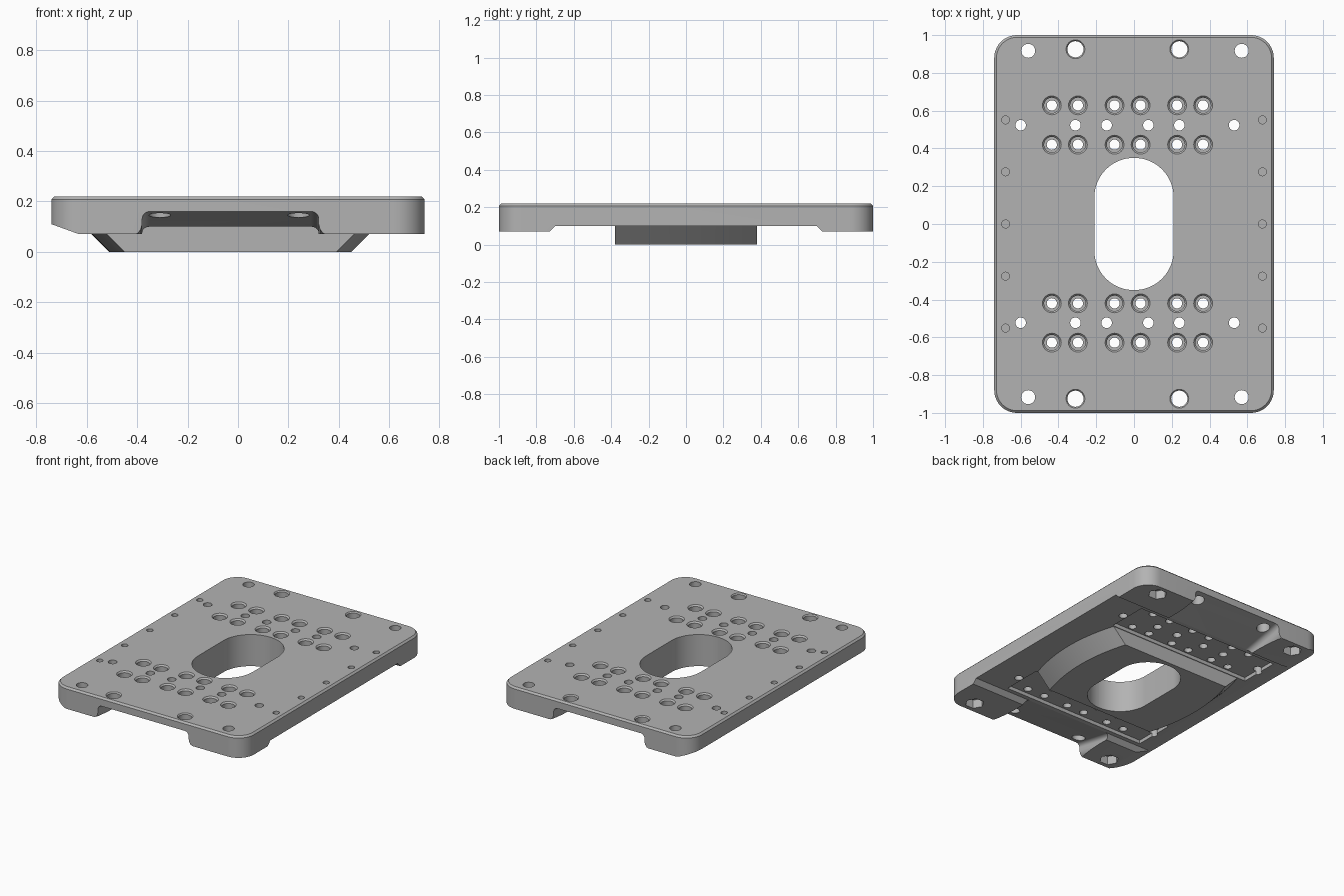
import bpy, bmesh
from math import sin, cos, pi, radians

if "Cube" in bpy.data.objects:
    bpy.data.objects.remove(bpy.data.objects["Cube"], do_unlink=True)

grey = bpy.data.materials.new("plain_grey")
grey.use_nodes = True
colour = (0.45, 0.45, 0.45, 1)
grey.diffuse_color = colour
grey.node_tree.nodes["Principled BSDF"].inputs["Base Color"].default_value = colour


def loft(bm, rings):
    """Skin a stack of equal-sized rings and cap both ends."""
    rows = [[bm.verts.new(p) for p in ring] for ring in rings]
    n = len(rows[0])
    for a, b in zip(rows, rows[1:]):
        for i in range(n):
            j = (i + 1) % n
            bm.faces.new((a[i], a[j], b[j], b[i]))
    bm.faces.new(rows[0][::-1])
    bm.faces.new(rows[-1])


def finish(bm, name):
    bmesh.ops.recalc_face_normals(bm, faces=bm.faces[:])
    mesh = bpy.data.meshes.new(name)
    bm.to_mesh(mesh)
    bm.free()
    mesh.materials.append(grey)
    ob = bpy.data.objects.new(name, mesh)
    bpy.context.scene.collection.objects.link(ob)
    return ob


def solid(name, *stacks):
    bm = bmesh.new()
    for rings in stacks:
        loft(bm, rings)
    return finish(bm, name)


def boolean(target, tool, operation):
    mod = target.modifiers.new(tool.name, 'BOOLEAN')
    mod.object, mod.operation, mod.solver = tool, operation, 'EXACT'
    bpy.context.view_layer.objects.active = target
    bpy.ops.object.modifier_apply(modifier=mod.name)
    bpy.data.objects.remove(tool, do_unlink=True)


def rounded_rect(hx, hy, r, z, steps=10):
    pts = []
    for k, (sx, sy) in enumerate([(1, 1), (-1, 1), (-1, -1), (1, -1)]):
        for i in range(steps + 1):
            a = pi / 2 * (k + i / steps)
            pts.append((sx * (hx - r) + r * cos(a), sy * (hy - r) + r * sin(a), z))
    return pts


def bore(x, y, profile, sides=24):
    """Round cutter from (radius, height) steps."""
    return [[(x + r * cos(2 * pi * i / sides), y + r * sin(2 * pi * i / sides), z)
             for i in range(sides)] for r, z in profile]


def box(x0, x1, y0, y1, z0, z1):
    return [[(x0, y0, z), (x1, y0, z), (x1, y1, z), (x0, y1, z)] for z in (z0, z1)]


TOP, FLOOR, FOOT, MID = 0.22, 0.10, 0.07, -0.03

# Plate with rounded corners and a chamfered top rim
plate = solid("base_plate", [rounded_rect(0.74, 1.0, 0.12, FOOT),
                             rounded_rect(0.74, 1.0, 0.12, TOP - 0.012),
                             rounded_rect(0.728, 0.988, 0.108, TOP)])

# Shallow channel between the feet, with sloped ends
channel = [(-0.74, 0.06), (0.74, 0.06), (0.70, FLOOR), (-0.70, FLOOR)]
boolean(plate, solid("channel_cutter", [[(x, y, z) for y, z in channel] for x in (-1, 1)]),
        'DIFFERENCE')

# Slanted lower edge along one long side
slant = [(-0.85, 0.15), (-0.85, 0.0), (-0.6025, 0.06)]
boolean(plate, solid("slant_cutter", [[(x, y, z) for x, z in slant] for y in (-1.2, 1.2)]),
        'DIFFERENCE')

# Rounded end notches whose ceilings slope down towards the channel
half = [(0.40, -0.05), (0.38, 0.068), (0.366, 0.075), (0.355, 0.09), (0.35, 0.11)]
half += [(0.32 + 0.03 * cos(a), 0.13 + 0.03 * sin(a))
         for a in [radians(d) for d in range(0, 91, 15)]]
outline = [(MID + x, z) for x, z in half] + [(MID - x, z) for x, z in half[::-1]]
for s in (-1, 1):
    rings = [[(x, s * y, z + 0.2 * (y - 1)) for x, z in outline] for y in (1.1, 0.66)]
    boolean(plate, solid("notch_cutter", rings), 'DIFFERENCE')

# Recessed strips under the hole rows
boolean(plate, solid("strip_cutter", *[
    box(MID - 0.58, MID + 0.53, min(s * 0.385, s * 0.67), max(s * 0.385, s * 0.67),
        0.05, FLOOR + 0.025) for s in (-1, 1)]), 'DIFFERENCE')

# Central pad underneath: flat ends and flared, bowed sides
def pad_ring(z, flare):
    ys = [-0.38 + 0.76 * i / 16 for i in range(17)]
    side = [(0.48 + flare - 0.06 * (y / 0.38) ** 2, y) for y in ys]
    return ([(MID + x, y, z) for x, y in side]
            + [(MID - x, y, z) for x, y in side[::-1]])

boolean(plate, solid("centre_pad", [pad_ring(0, 0), pad_ring(0.13, 0.13)]), 'UNION')

# Oblong opening through the middle
boolean(plate, solid("opening_cutter", [rounded_rect(0.21, 0.35, 0.209, z, 16)
                                        for z in (-0.1, 0.3)]), 'DIFFERENCE')
# The opening sits at the same offset as the pad
holes = []
for s in (-1, 1):
    # Counterbored rows
    for x in (-0.435, -0.297, -0.103, 0.035, 0.228, 0.366):
        for y in (0.42, 0.628):
            holes.append(bore(x, s * y, [(0.027, -0.1), (0.027, 0.155), (0.041, 0.155),
                                         (0.041, 0.21), (0.05, TOP), (0.05, 0.3)]))
    # Plain rows
    for x in (-0.6, -0.31, -0.145, 0.076, 0.24, 0.53):
        holes.append(bore(x, s * 0.523, [(0.028, -0.1), (0.028, 0.3)]))
    # Large end holes with a broken edge
    for x in (-0.31, 0.24):
        holes.append(bore(x, s * 0.925, [(0.043, -0.1), (0.043, 0.212),
                                         (0.05, TOP), (0.05, 0.3)]))
    # Blind holes along the long sides
    for y in (-0.551, -0.276, 0, 0.276, 0.551):
        holes.append(bore(s * 0.68, y, [(0.021, 0.15), (0.021, 0.3)]))
    # Corner holes
    for x in (-0.56, 0.57):
        holes.append(bore(x, s * 0.917, [(0.037, -0.1), (0.037, 0.3)]))
boolean(plate, solid("hole_cutter", *holes), 'DIFFERENCE')

# Six-sided pockets under the corner holes
boolean(plate, solid("pocket_cutter", *[
    bore(x, s * 0.917, [(0.062, 0.0), (0.062, 0.13)], 6)
    for x in (-0.56, 0.57) for s in (-1, 1)]), 'DIFFERENCE')

# Smooth curved walls, sharp edges
for ob in bpy.context.selected_objects:
    ob.select_set(False)
plate.select_set(True)
bpy.context.view_layer.objects.active = plate
bpy.ops.object.shade_smooth_by_angle(angle=radians(28))
